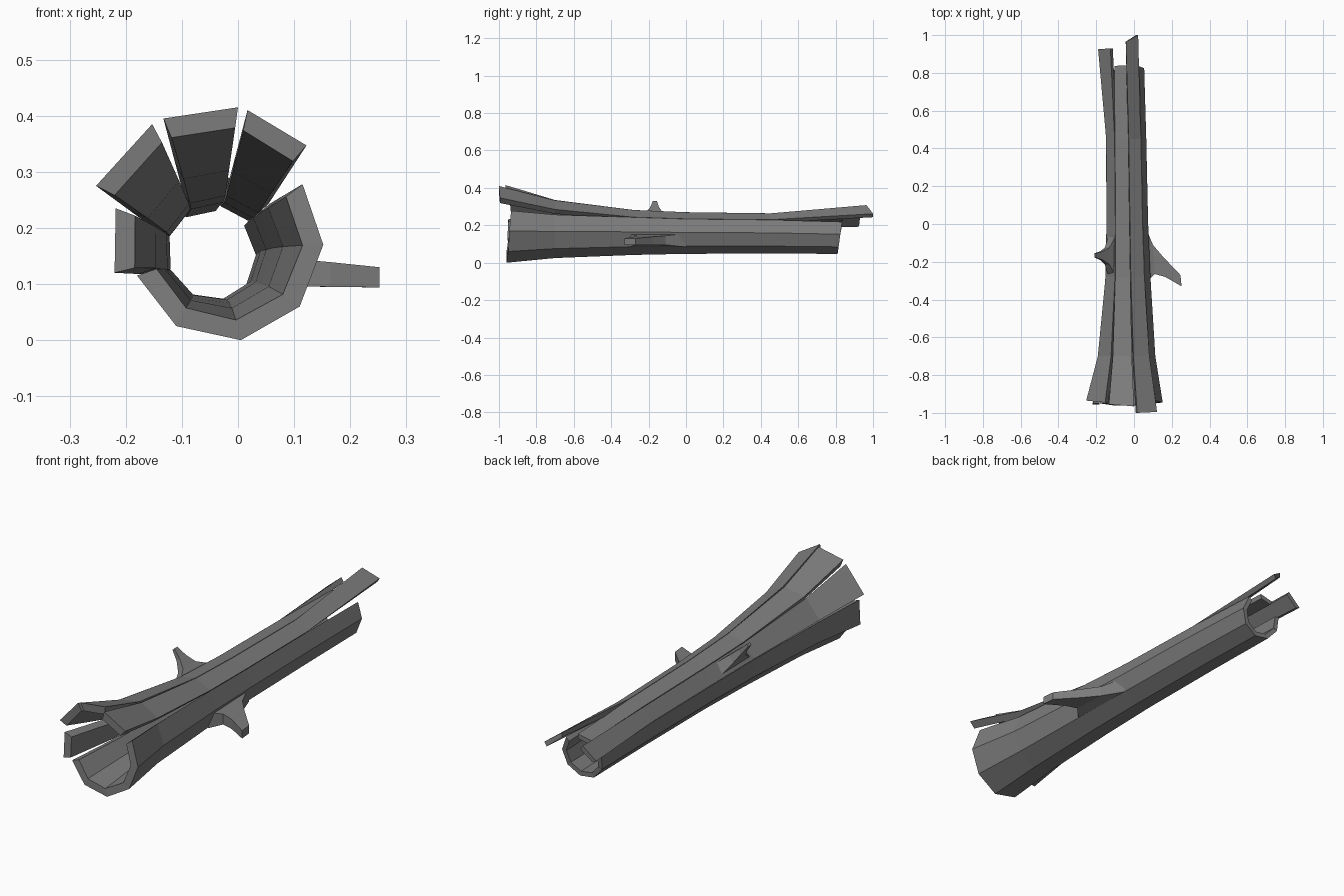
import bpy, bmesh
from math import sin, cos, radians
from mathutils import Vector

if "Cube" in bpy.data.objects:
    bpy.data.objects.remove(bpy.data.objects["Cube"])

# Trunk stations: y -> (centre x, centre z, outer radius)
RINGS = {-0.28: (-0.035, 0.161, 0.122), 0.0: (-0.038, 0.158, 0.113),
         0.45: (-0.044, 0.156, 0.109), 0.84: (-0.05, 0.149, 0.104)}
FRONT_CENTRE = (-0.035, 0.165)

bark = bpy.data.materials.new("dark_bark")
bark.diffuse_color = (0.2, 0.2, 0.2, 1)
bark.use_nodes = True
bark.node_tree.nodes["Principled BSDF"].inputs["Base Color"].default_value = bark.diffuse_color


def ring_points(y, angles):
    cx, cz, r = RINGS[y]
    return [Vector((cx + r * cos(radians(a)), y, cz + r * sin(radians(a)))) for a in angles]


def loft(name, sections):
    """Closed skin through equally sized cross-sections, capped at both ends."""
    bm = bmesh.new()
    loops = [[bm.verts.new(p) for p in s] for s in sections]
    n = len(loops[0])
    for a, b in zip(loops, loops[1:]):
        for i in range(n):
            j = (i + 1) % n
            bm.faces.new((a[i], a[j], b[j], b[i]))
    # caps as wall quads between outer and inner edges
    for lp in (loops[0], loops[-1]):
        for i in range(n // 2 - 1):
            bm.faces.new((lp[i], lp[i + 1], lp[n - 2 - i], lp[n - 1 - i]))
    bmesh.ops.recalc_face_normals(bm, faces=bm.faces)
    me = bpy.data.meshes.new(name)
    bm.to_mesh(me)
    bm.free()
    me.materials.append(bark)
    ob = bpy.data.objects.new(name, me)
    bpy.context.collection.objects.link(ob)
    return ob


def thicken(points, centre, t):
    """Outer bark edge plus an inner edge moved toward the log axis."""
    inner = []
    for p in points:
        d = Vector((p.x - centre[0], 0, p.z - centre[1])).normalized()
        inner.append(p - d * t)
    return points + inner[::-1]


def strip(name, angles, front, back=None, gap=0.0):
    """Lengthwise piece of the hollow log, flaring to its own front and back edges."""
    angles = list(angles)
    angles[0] += gap
    angles[-1] -= gap
    front = [Vector(p) for p in front]
    base = ring_points(-0.28, angles)
    flare = [b.lerp(f, 0.4) for b, f in zip(base, front)]
    for p in flare:
        p.y = -0.7
    if back is None:
        back = ring_points(0.84, angles)
        for p in back:
            p.y = 0.825 + 0.14 * (p.z - 0.15)
    else:
        back = [Vector(p) for p in back]
    sections = [thicken(front, FRONT_CENTRE, 0.037), thicken(flare, FRONT_CENTRE, 0.033)]
    for y in (-0.28, 0.0, 0.45):
        sections.append(thicken(ring_points(y, angles), RINGS[y][:2], 0.025))
    sections.append(thicken(back, RINGS[0.84][:2], 0.022))
    loft(name, sections)


# Lower trunk shell: five connected sides
strip("trunk_shell", range(202, 403, 40),
      [(-0.18, -0.95, 0.115), (-0.11, -0.96, 0.025), (0.005, -0.96, 0.0),
       (0.11, -0.95, 0.06), (0.152, -0.945, 0.17), (0.115, -0.935, 0.278)])

# Four split planks closing the top and left
strip("upper_right_plank", (42, 82),
      [(0.122, -0.995, 0.347), (0.017, -1.0, 0.41)],
      [(0.022, 1.0, 0.262), (-0.043, 0.965, 0.308)], 0.6)
strip("top_plank", (82, 122),
      [(0.0, -0.965, 0.415), (-0.133, -0.955, 0.395)], None, 0.6)
strip("upper_left_plank", (122, 162),
      [(-0.153, -0.945, 0.385), (-0.253, -0.935, 0.275)],
      [(-0.125, 0.93, 0.255), (-0.19, 0.925, 0.2)], 0.6)
strip("left_plank", (162, 202),
      [(-0.218, -0.95, 0.235), (-0.22, -0.955, 0.12)], None, 0.6)


def branch(name, rows, axis):
    """Four-sided stub: rows of (centre, y from, y to, half width across axis)."""
    across = Vector((-axis[1], 0, axis[0]))
    sections = []
    for (x, z), (x2, z2), y1, y2, h in rows:
        a, b = Vector((x, y1, z)), Vector((x2, y2, z2))
        sections.append([a + across * h, b + across * h, b - across * h, a - across * h])
    loft(name, sections)


# Right branch stub, sweeping forward
branch("right_branch", [
    ((0.055, 0.12), (0.065, 0.12), 0.0, -0.31, 0.036),
    ((0.1, 0.12), (0.11, 0.12), -0.11, -0.265, 0.024),
    ((0.155, 0.117), (0.165, 0.117), -0.175, -0.28, 0.022),
    ((0.246, 0.112), (0.252, 0.112), -0.27, -0.33, 0.018)], (1, 0))

# Upper left pointed knot
branch("left_branch", [
    ((-0.115, 0.224), (-0.115, 0.224), -0.06, -0.28, 0.028),
    ((-0.142, 0.257), (-0.142, 0.257), -0.125, -0.215, 0.018),
    ((-0.172, 0.29), (-0.172, 0.29), -0.145, -0.19, 0.011),
    ((-0.205, 0.325), (-0.205, 0.325), -0.155, -0.178, 0.006)], (-0.72, 0.69))
